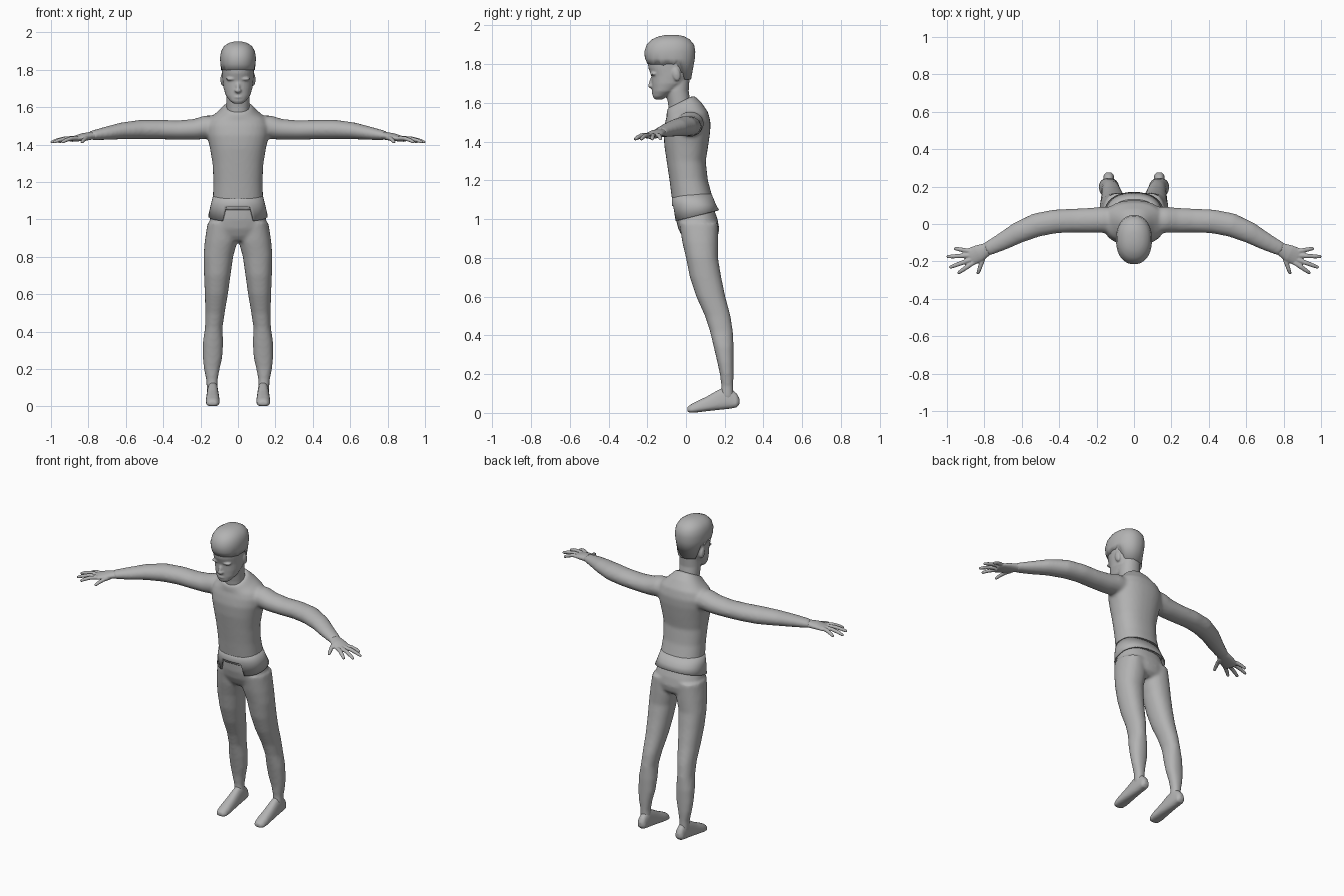
import bpy, bmesh, math
from mathutils import Vector, Matrix

grey = bpy.data.materials.new("plain_grey")
grey.diffuse_color = (0.45, 0.45, 0.45, 1)
N = 32


def loft(bm, rings, cap=True):
    """Skin a list of closed point rings."""
    rows = [[bm.verts.new(p) for p in r] for r in rings]
    n = len(rows[0])
    for a, b in zip(rows, rows[1:]):
        for i in range(n):
            j = (i + 1) % n
            bm.faces.new((a[i], a[j], b[j], b[i]))
    if cap:
        bm.faces.new(rows[0])
        bm.faces.new(rows[-1])


def level(z, yf, yb, x0, x1, tilt=0, n=N, power=2.0):
    """Horizontal oval between front/back and left/right limits; angle 0 is the front."""
    pts = []
    for i in range(n):
        a = math.tau * i / n
        s, c = math.sin(a), -math.cos(a)
        s = math.copysign(abs(s) ** (2 / power), s)
        c = math.copysign(abs(c) ** (2 / power), c)
        y = c * (yb - yf) / 2
        pts.append(Vector(((x0 + x1) / 2 + s * (x1 - x0) / 2, (yf + yb) / 2 + y, z + tilt * y)))
    return pts


def tube(bm, stations, side=1, n=20):
    """Oval tube along (x, y, z, half width, half height)."""
    c = [Vector((s[0] * side, s[1], s[2])) for s in stations]
    rings = []
    for i, s in enumerate(stations):
        d = (c[min(i + 1, len(c) - 1)] - c[max(i - 1, 0)]).normalized()
        u = d.cross(Vector((0, 0, 1))).normalized()
        v = u.cross(d)
        rings.append([c[i] + u * s[3] * math.cos(math.tau * k / n) + v * s[4] * math.sin(math.tau * k / n)
                      for k in range(n)])
    loft(bm, rings)


def ball(bm, pos, size, tilt=0):
    m = Matrix.Translation(pos) @ Matrix.Rotation(tilt, 4, 'X') @ Matrix.Diagonal((*size, 1))
    bmesh.ops.create_uvsphere(bm, u_segments=16, v_segments=10, radius=1, matrix=m)


def finish(name, bm, voxel=0, smooth=0):
    bmesh.ops.recalc_face_normals(bm, faces=bm.faces)
    me = bpy.data.meshes.new(name)
    bm.to_mesh(me)
    bm.free()
    me.materials.append(grey)
    for p in me.polygons:
        p.use_smooth = True
    ob = bpy.data.objects.new(name, me)
    bpy.context.collection.objects.link(ob)
    if voxel:
        r = ob.modifiers.new("blend", 'REMESH')
        r.mode, r.voxel_size, r.use_smooth_shade = 'VOXEL', voxel, True
        s = ob.modifiers.new("soften", 'SMOOTH')
        s.factor, s.iterations = 0.5, smooth
    return ob


# shirt: torso with both sleeves blended in
bm = bmesh.new()
torso = [(1.05, -.065, .155, .143, 0), (1.12, -.075, .135, .134, 0), (1.2, -.085, .113, .131, 0),
         (1.3, -.1, .102, .136, 0), (1.38, -.112, .115, .15, 0), (1.45, -.116, .125, .165, 0),
         (1.5, -.108, .127, .168, 0), (1.54, -.1, .115, .152, .1), (1.575, -.1, .08, .105, .3),
         (1.605, -.098, .04, .07, .5)]
loft(bm, [level(z, f, b, -w, w, t, power=2.3) for z, f, b, w, t in torso])
arm = [(.06, .02, 1.49, .07, .06), (.17, .022, 1.493, .07, .063), (.23, .02, 1.481, .067, .056),
       (.32, .018, 1.477, .064, .052), (.42, .014, 1.48, .064, .052), (.52, -.005, 1.48, .064, .052),
       (.62, -.047, 1.473, .057, .045), (.71, -.097, 1.459, .047, .035), (.79, -.137, 1.447, .038, .024)]
for s in (-1, 1):
    tube(bm, arm, s)
finish("shirt", bm, .01, 6)

# shirt hem with an open notch at the front
bm = bmesh.new()
top = level(1.13, -.073, .132, -.132, .132, n=64, power=2.3)
mid = level(1.075, -.073, .155, -.146, .146, n=64, power=2.3)
low = level(1.0, -.066, .17, -.159, .159, n=64, power=2.3)
for i, p in enumerate(low):
    if abs(p.x) < .075 and p.y < 0:
        low[i] = mid[i] + Vector((0, 0, -.008))
    else:
        p.z = .99 + .055 * (p.y + .06) / .22
loft(bm, [top, mid, low], cap=False)
hem = finish("shirt_hem", bm)
sol = hem.modifiers.new("cloth", 'SOLIDIFY')
sol.thickness, sol.offset = .008, -1

# trousers: pelvis and two legs
bm = bmesh.new()
hips = [(1.1, -.055, .125, .12), (1.05, -.055, .145, .137), (1.0, -.052, .163, .15),
        (.95, -.04, .172, .16), (.91, -.02, .165, .14), (.885, 0, .14, .09)]
loft(bm, [level(z, f, b, -w, w, power=2.3) for z, f, b, w in hips])
leg = [(.98, -.035, .165, .01, .163), (.88, -.019, .166, .004, .178), (.8, 0, .165, .026, .184),
       (.7, .02, .182, .04, .181), (.6, .053, .203, .054, .177), (.5, .098, .23, .071, .174),
       (.42, .124, .242, .083, .176), (.34, .143, .246, .079, .188), (.26, .162, .246, .084, .188),
       (.2, .175, .246, .098, .182), (.14, .182, .244, .109, .169), (.07, .18, .245, .108, .167)]
for s in (-1, 1):
    loft(bm, [level(z, f, b, s * i, s * o, power=2.2) for z, f, b, i, o in leg])
finish("trousers", bm, .01, 5)

# feet: side profile lofted from heel to toe
bm = bmesh.new()
foot = [(.276, .045, .075, .015), (.262, .028, .1, .028), (.215, .02, .14, .031), (.165, .015, .118, .034),
        (.11, .009, .086, .037), (.06, .003, .062, .039), (.025, .0, .044, .035), (.007, .006, .03, .022)]
for s in (-1, 1):
    rings = []
    for y, lo, hi, w in foot:
        ring = []
        for p in level(0, lo, hi, -w, w, power=2.6):
            ring.append((s * .135 + p.x * (1.12 - .35 * (p.y - lo) / (hi - lo)), y, p.y))
        rings.append(ring)
    loft(bm, rings)
finish("feet", bm, .006, 3)

# hands: palm, four spread fingers and thumb
fingers = [((.87, -.147), (.962, -.13)), ((.875, -.168), (1.002, -.175)),
           ((.872, -.19), (.988, -.233)), ((.86, -.207), (.942, -.264)), ((.8, -.165), (.836, -.268))]
for name, s in (("left_hand", 1), ("right_hand", -1)):
    bm = bmesh.new()
    tube(bm, [(.75, -.117, 1.452, .034, .024), (.79, -.137, 1.446, .036, .021), (.83, -.157, 1.44, .046, .02),
              (.87, -.174, 1.431, .048, .016), (.895, -.184, 1.425, .038, .011)], s)
    for (bx, by), (tx, ty) in fingers:
        st = []
        for t, r in ((0, .013), (.4, .0125), (.75, .011), (.95, .009), (1, .005)):
            st.append((bx + (tx - bx) * t, by + (ty - by) * t, 1.434 - .023 * t + .008 * math.sin(math.pi * t),
                       r, r * .9))
        tube(bm, st, s, 12)
    finish(name, bm, .004, 3)

# head: neck, skull, nose, brow, lips and ears
bm = bmesh.new()
neck = [(1.52, -.085, .04, .06), (1.6, -.093, .024, .061), (1.66, -.105, .014, .063), (1.75, -.1, .02, .06)]
skull = [(1.618, -.162, -.12, .022), (1.632, -.171, -.1, .042), (1.66, -.174, -.05, .064),
         (1.7, -.177, .0, .077), (1.74, -.179, .02, .082), (1.78, -.194, .034, .085),
         (1.83, -.2, .038, .088), (1.88, -.19, .035, .08), (1.92, -.15, .0, .05)]
for rows in (neck, skull):
    loft(bm, [level(z, f, b, -w, w, power=2.15) for z, f, b, w in rows])
ball(bm, (0, -.178, 1.706), (.011, .013, .034), -.25)
ball(bm, (0, -.181, 1.688), (.018, .016, .011))
ball(bm, (0, -.168, 1.653), (.024, .01, .008))
for s in (-1, 1):
    ball(bm, (s * .036, -.167, 1.75), (.03, .018, .009))
    ball(bm, (s * .082, -.05, 1.748), (.012, .021, .035), .2)
finish("head", bm, .0055, 3)

# hair: cap with a scalloped lower edge that drops at the nape
bm = bmesh.new()
caps = [(1.8, -.198, .042, .09), (1.83, -.212, .046, .094), (1.865, -.215, .048, .096), (1.9, -.203, .042, .09),
        (1.927, -.178, .02, .074), (1.944, -.14, -.01, .047), (1.951, -.1, -.045, .018)]
rings = [level(z, f, b, -w, w, n=64, power=2.2) for z, f, b, w in caps]
for i, p in enumerate(rings[0]):
    a = abs((i + 32) % 64 - 32) / 32
    if a > .62:
        k = min(1, (a - .62) / .12)
        p.z -= .08 * k
        p.y -= .016 * k
        p.x *= 1 - .06 * k
    elif a > .2:
        p.z += .006 + .009 * math.sin(a * 45)
loft(bm, rings)
finish("hair", bm)
